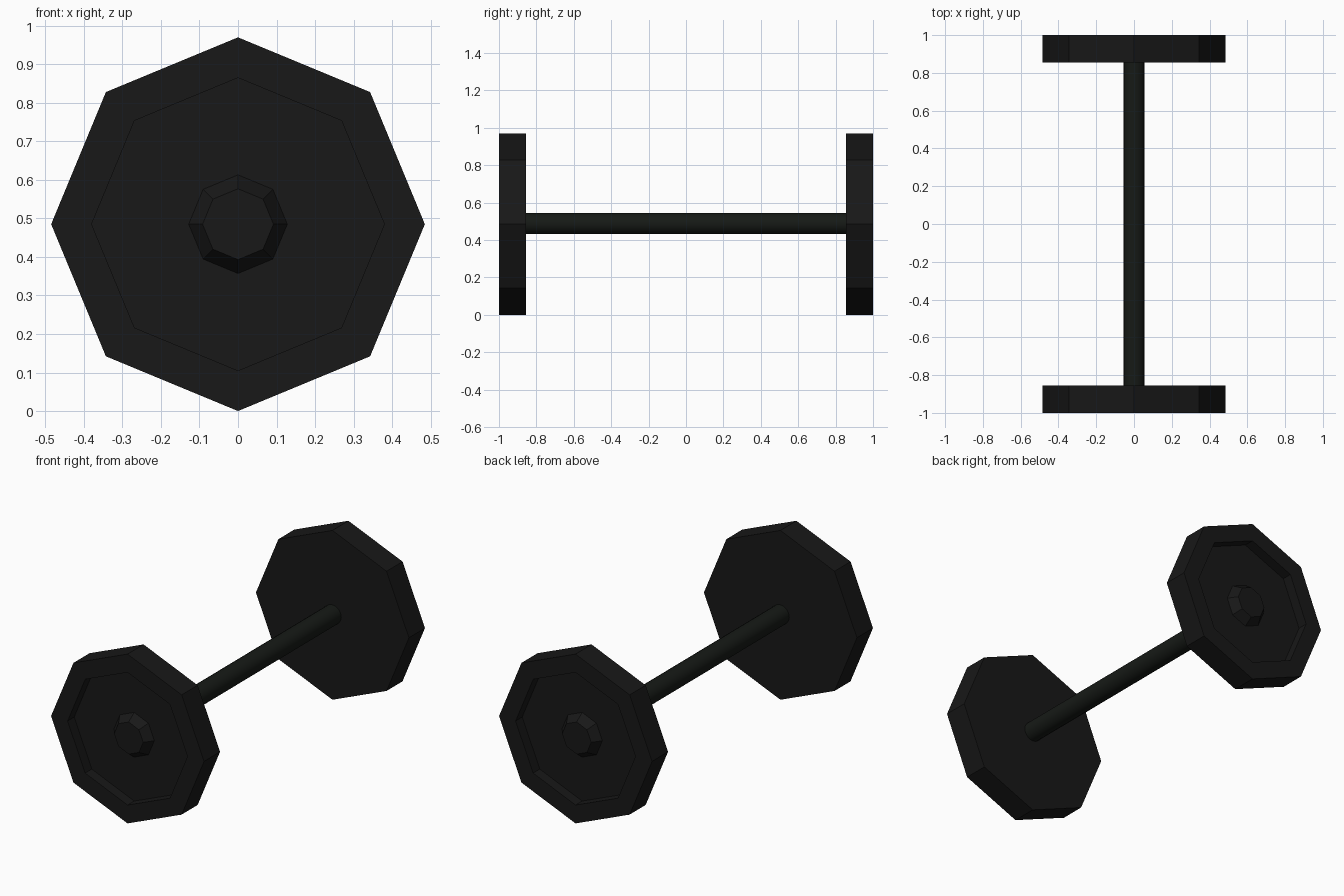
import bpy, bmesh
from math import sin, cos, pi

if "Cube" in bpy.data.objects:
    bpy.data.objects.remove(bpy.data.objects["Cube"])

R = 0.485  # plate radius, also axle height


def paint(obj, name, color):
    mat = bpy.data.materials.get(name) or bpy.data.materials.new(name)
    mat.diffuse_color = color
    mat.use_nodes = True
    mat.node_tree.nodes["Principled BSDF"].inputs["Base Color"].default_value = mat.diffuse_color
    obj.data.materials.append(mat)


def weight_plate(name, side):
    # stepped profile (radius, y) swept into octagonal rings
    profile = [(R, 0.855), (R, 1.0), (0.38, 1.0), (0.38, 0.94),
               (0.128, 0.94), (0.092, 0.99)]
    bm = bmesh.new()
    rings = [[bm.verts.new((r * cos(i * pi / 4), side * y, R + r * sin(i * pi / 4)))
              for i in range(8)] for r, y in profile]
    for a, b in zip(rings, rings[1:]):
        for i in range(8):
            j = (i + 1) % 8
            bm.faces.new((a[i], a[j], b[j], b[i]))
    bm.faces.new(rings[0])   # inner face
    bm.faces.new(rings[-1])  # hub cap
    bmesh.ops.recalc_face_normals(bm, faces=bm.faces)
    mesh = bpy.data.meshes.new(name)
    bm.to_mesh(mesh)
    bm.free()
    obj = bpy.data.objects.new(name, mesh)
    bpy.context.collection.objects.link(obj)
    paint(obj, "black_iron", (0.009, 0.009, 0.009, 1))


# end plates
weight_plate("front_plate", -1)
weight_plate("back_plate", 1)

# handle bar
bpy.ops.mesh.primitive_cylinder_add(vertices=16, radius=0.056, depth=1.73,
                                    location=(0, 0, R + 0.003), rotation=(pi / 2, 0, 0))
bar = bpy.context.object
bar.name = "handle_bar"
bpy.ops.object.shade_smooth_by_angle()
paint(bar, "dark_grip", (0.008, 0.010, 0.008, 1))
